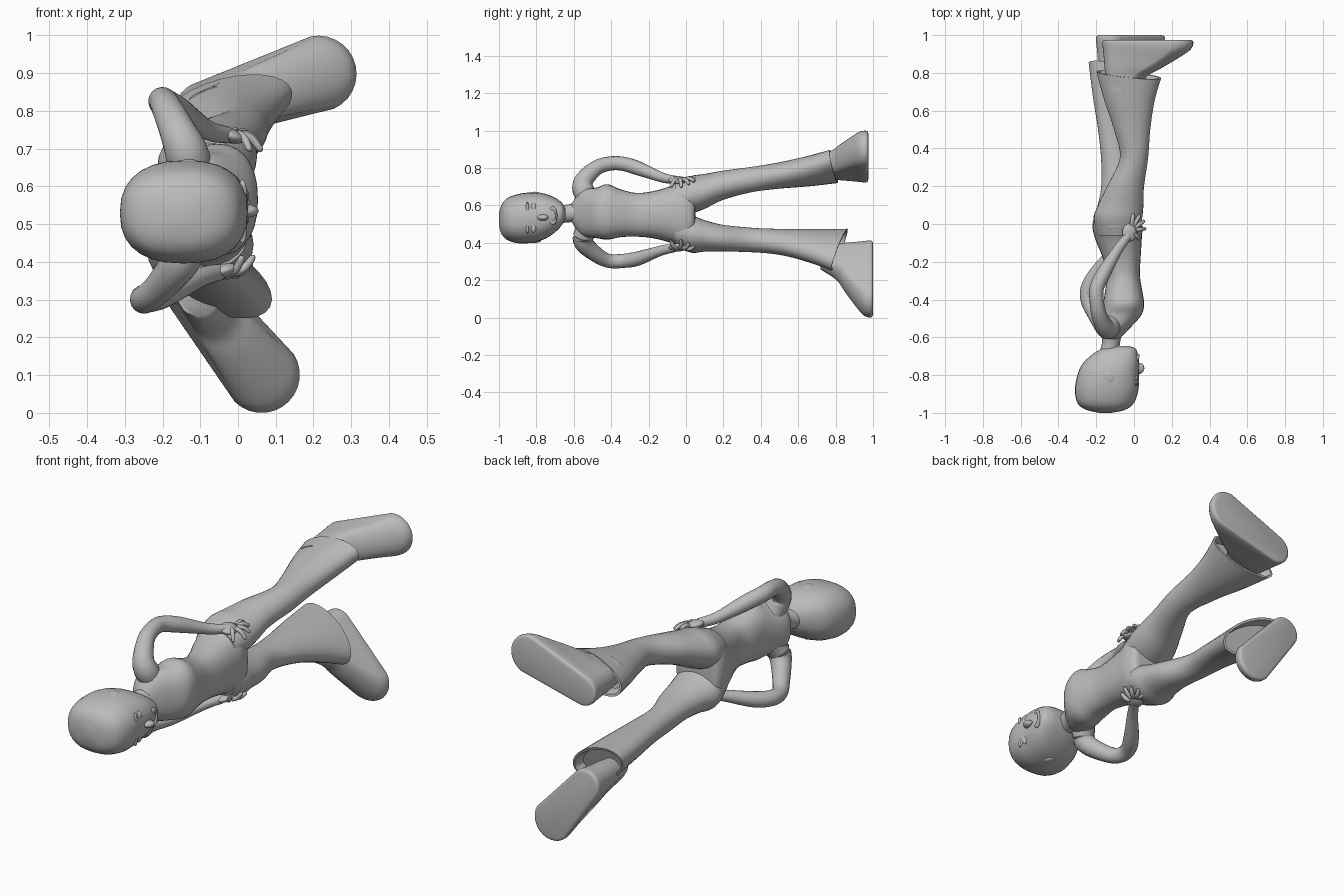
import bpy, bmesh, math
from mathutils import Vector

if "Cube" in bpy.data.objects:
    bpy.data.objects.remove(bpy.data.objects["Cube"])

grey = bpy.data.materials.new("plain_grey")
grey.diffuse_color = (0.5, 0.5, 0.5, 1)
grey.use_nodes = True
grey.node_tree.nodes["Principled BSDF"].inputs["Base Color"].default_value = grey.diffuse_color
MID_Z = 0.555          # the body's mirror plane
SIDES = 28


def skin(name, rings, angle=60):
    """Join closed rings of points into a capped, smooth mesh."""
    bm = bmesh.new()
    loops = [[bm.verts.new(p) for p in r] for r in rings]
    n = len(loops[0])
    for a, b in zip(loops, loops[1:]):
        for i in range(n):
            bm.faces.new((a[i], a[(i + 1) % n], b[(i + 1) % n], b[i]))
    bm.faces.new(loops[0])
    bm.faces.new(loops[-1])
    bmesh.ops.recalc_face_normals(bm, faces=bm.faces)
    mesh = bpy.data.meshes.new(name)
    bm.to_mesh(mesh)
    bm.free()
    ob = bpy.data.objects.new(name, mesh)
    bpy.context.collection.objects.link(ob)
    return finish(ob, name, angle)


def finish(ob, name, angle=60):
    ob.name = name
    ob.data.materials.append(grey)
    bpy.ops.object.select_all(action='DESELECT')
    ob.select_set(True)
    bpy.context.view_layer.objects.active = ob
    bpy.ops.object.shade_smooth_by_angle(angle=math.radians(angle))
    return ob


def smooth_rows(rows, steps=5):
    """Catmull-Rom interpolation of number rows."""
    out = []
    for i in range(len(rows) - 1):
        a, b, c, d = rows[max(i - 1, 0)], rows[i], rows[i + 1], rows[min(i + 2, len(rows) - 1)]
        for s in range(steps):
            t = s / steps
            out.append([0.5 * (2 * q + (r - p) * t + (2 * p - 5 * q + 4 * r - u) * t * t
                        + (3 * q - p - 3 * r + u) * t ** 3) for p, q, r, u in zip(a, b, c, d)])
    return out + [list(rows[-1])]


def oval(y, x, z, rx, rz, tilt=0, sx=0, sz=0, power=2):
    """Oval across y, turned by tilt degrees, plane sheared by sx and sz."""
    ring, t = [], math.radians(tilt)
    for i in range(SIDES):
        a = 2 * math.pi * i / SIDES
        u = rx * math.copysign(abs(math.cos(a)) ** (2 / power), math.cos(a))
        v = rz * math.copysign(abs(math.sin(a)) ** (2 / power), math.sin(a))
        dx, dz = u * math.cos(t) - v * math.sin(t), u * math.sin(t) + v * math.cos(t)
        ring.append((x + dx, y + sx * dx + sz * dz, z + dz))
    return ring


def tube(name, pts):
    """Round tube through (x, y, z, radius) points."""
    rows = smooth_rows(pts, 4)
    rings = []
    for i, r in enumerate(rows):
        tan = Vector(rows[min(i + 1, len(rows) - 1)][:3]) - Vector(rows[max(i - 1, 0)][:3])
        u = tan.cross(Vector((0.3, 0.2, 1))).normalized()
        v = tan.cross(u).normalized()
        rings.append([Vector(r[:3]) + r[3] * (u * math.cos(k * math.pi / 8) + v * math.sin(k * math.pi / 8))
                      for k in range(16)])
    return skin(name, rings)


def ball(name, loc, size, rot=(0, 0, 0)):
    bpy.ops.mesh.primitive_uv_sphere_add(segments=20, ring_count=12, location=loc, rotation=rot)
    ob = bpy.context.object
    ob.scale = size
    return finish(ob, name)


# Head: y, x, z, rx, rz
head = [(-1, -.15, .525, .03, .03), (-.985, -.15, .525, .10, .08), (-.95, -.15, .527, .148, .115),
        (-.88, -.145, .53, .168, .134), (-.80, -.137, .537, .163, .132), (-.74, -.122, .543, .15, .115),
        (-.69, -.10, .55, .12, .085), (-.66, -.08, .555, .088, .055), (-.645, -.07, .556, .04, .025)]
skin("head", [oval(*r, power=2.4) for r in smooth_rows(head)])
tube("neck", [(-.14, -.72, .55, .055), (-.125, -.65, .555, .048), (-.12, -.60, .56, .052), (-.12, -.56, .56, .07)])

# Face details
ball("nose", (.028, -.765, .535), (.026, .03, .017), (0, 0, -.4))
for side, z in (("upper", .585), ("lower", .482)):
    ball(side + "_eyelid", (.008, -.815, z), (.014, .016, .028))
    ball(side + "_brow", (.012, -.848, z), (.011, .008, .033))
for side, z in (("upper", .66), ("lower", .412)):
    ball(side + "_ear", (-.13, -.81, z), (.026, .036, .013), (0, 0, .3))
bpy.ops.mesh.primitive_torus_add(major_radius=.032, minor_radius=.009, major_segments=28, minor_segments=10,
                                 location=(.018, -.712, .545), rotation=(0, math.pi / 2, -.2))
bpy.context.object.scale = (1.2, .6, 1)
finish(bpy.context.object, "lips")

# Torso: y, x, z, rx, rz
torso = [(-.61, -.12, .56, .04, .05), (-.585, -.12, .56, .065, .09), (-.55, -.11, .56, .09, .125),
         (-.48, -.07, .56, .11, .135), (-.42, -.055, .565, .108, .148), (-.35, -.055, .558, .098, .128),
         (-.27, -.055, .55, .086, .117), (-.18, -.065, .55, .10, .125), (-.08, -.082, .552, .123, .153),
         (-.01, -.088, .555, .132, .19), (.04, -.088, .555, .115, .17), (.05, -.088, .555, .06, .1)]
skin("torso", [oval(*r, power=2.3) for r in smooth_rows(torso)])

# Flared trouser legs: y, x, z, rx, rz, tilt, shear x, shear z; the last rings fold into the hem
upper = [(-.06, -.085, .635, .11, .09, 0, 0, 0), (.03, -.085, .658, .128, .10, 0, 0, 0),
         (.10, -.07, .675, .12, .093, 0, 0, 0), (.20, -.045, .708, .098, .078, 0, 0, 0),
         (.35, 0, .738, .075, .068, 5, 0, 0), (.50, -.01, .76, .097, .07, 8, 0, 0),
         (.65, -.024, .782, .135, .077, 12, 0, -.1), (.79, -.028, .808, .177, .079, 15, -.06, -.2)]
lower = [(-.06, -.085, .47, .11, .09, 0, 0, 0), (.03, -.087, .447, .128, .10, 0, 0, 0),
         (.10, -.08, .437, .112, .084, 0, 0, 0), (.20, -.078, .425, .096, .071, -5, 0, 0),
         (.35, -.10, .415, .075, .065, -12, 0, 0), (.50, -.096, .405, .097, .066, -18, 0, 0),
         (.65, -.088, .388, .134, .075, -23, 0, .15), (.82, -.075, .363, .18, .087, -27, -.1, .3)]
for name, rows in (("upper_trouser_leg", upper), ("lower_trouser_leg", lower)):
    rings = [oval(*r) for r in smooth_rows(rows)]
    y, x, z, rx, rz, *rest = rows[-1]
    rings += [oval(y, x, z, rx - .012, rz - .012, *rest), oval(y - .05, x, z, rx - .03, rz - .018, *rest)]
    skin(name, rings, 50)


# Shoes: distance from sole, toe reach, heel radius, toe radius
shoe_rows = [(.28, .10, .05, .055), (.195, .30, .06, .065), (.155, .50, .065, .075), (.095, .80, .07, .086),
             (.055, .96, .074, .096), (.025, 1, .077, .101), (.006, 1, .075, .099), (0, .99, .06, .085)]


def shoe(name, heel, toe, sole_y):
    h, t = Vector(heel), Vector(toe)
    base = math.atan2(t.y - h.y, t.x - h.x)
    rings = []
    for d, reach, rh, rt in smooth_rows(shoe_rows, 4):
        ring = []
        for i in range(SIDES):
            a = -math.pi / 2 + 2 * math.pi * (i + .5) / SIDES
            c, r = (h.lerp(t, reach), rt) if i < SIDES // 2 else (h, rh)
            ring.append((c.x + r * math.cos(base + a), sole_y - d, c.y + r * math.sin(base + a)))
        rings.append(ring)
    skin(name, rings)


shoe("upper_shoe", (-.09, .80), (.212, .898), .975)
shoe("lower_shoe", (-.125, .335), (.062, .102), 1.0)

# Arms, hands on hips: x, y, z, radius
tube("upper_arm", [(-.12, -.52, .63, .055), (-.135, -.55, .685, .058), (-.155, -.545, .735, .05), (-.185, -.48, .80, .041),
                   (-.197, -.41, .823, .038), (-.197, -.34, .823, .038), (-.16, -.26, .80, .038),
                   (-.095, -.15, .757, .028), (-.06, -.10, .742, .025), (-.03, -.06, .737, .022)])
tube("lower_arm", [(-.12, -.52, .48, .055), (-.14, -.55, .435, .056), (-.16, -.54, .39, .05), (-.21, -.47, .33, .041),
                   (-.243, -.41, .303, .038), (-.245, -.34, .303, .038), (-.20, -.26, .315, .038),
                   (-.115, -.15, .353, .028), (-.08, -.10, .366, .025), (-.05, -.06, .372, .022)])
tips = [(-.005, .05, .735), (.028, .042, .73), (.052, .015, .715), (.058, -.025, .70), (.03, -.08, .70)]
for side, sign, shift in (("upper", 1, 0), ("lower", -1, -.02)):
    flip = lambda z: MID_Z + sign * (z - MID_Z)
    ball(side + "_palm", (-.022 + shift, -.045, flip(.735)), (.042, .048, .019), (0, sign * .3, 0))
    for i, (x, y, z) in enumerate(tips):
        knuckle = Vector((-.015 + .3 * (x + .02), -.035 + .35 * (y + .035), .738))
        mid = knuckle.lerp(Vector((x, y, z)), .55) + Vector((0, 0, .01))
        path = [(*knuckle, .012), (*mid, .0105), (x, y, z, .0085), (x + .003, y + .003, z - .003, .003)]
        tube(f"{side}_finger_{i + 1}", [(a + shift, b, flip(c), r) for a, b, c, r in path])
